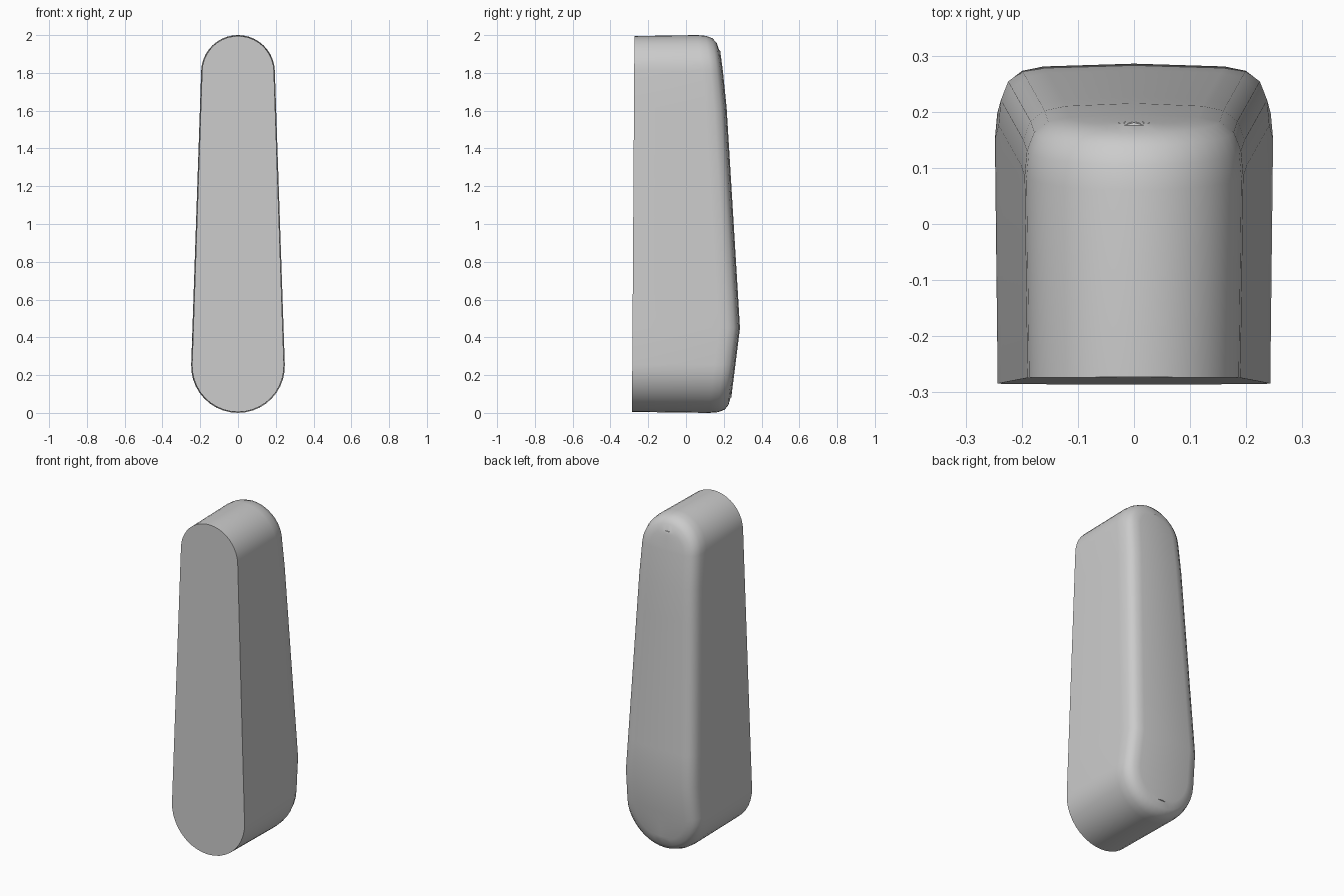
import bpy, bmesh, math

cube = bpy.data.objects.get("Cube")
if cube:
    bpy.data.objects.remove(cube, do_unlink=True)

# Tapered pill outline: two arc centres joined by straight sides
LOW_Z, LOW_R = 0.248, 0.248
TOP_Z, TOP_R = 1.805, 0.195
ARC = 10
SIDE_STEPS = 8
TILT = math.asin((LOW_R - TOP_R) / (TOP_Z - LOW_Z))


def half_outline(inset):
    """Points on the +x half, from the bottom to the top."""
    low, top = LOW_R - inset, TOP_R - inset
    pts = []
    for i in range(ARC + 1):
        a = -math.pi / 2 + (math.pi / 2 + TILT) * i / ARC
        pts.append((low * math.cos(a), LOW_Z + low * math.sin(a)))
    arc = []
    for i in range(ARC + 1):
        a = TILT + (math.pi / 2 - TILT) * i / ARC
        arc.append((top * math.cos(a), TOP_Z + top * math.sin(a)))
    (x0, z0), (x1, z1) = pts[-1], arc[0]
    for i in range(1, SIDE_STEPS):
        t = i / SIDE_STEPS
        pts.append((x0 + (x1 - x0) * t, z0 + (z1 - z0) * t))
    pts += arc
    pts[0], pts[-1] = (0, pts[0][1]), (0, pts[-1][1])
    return pts


# Side profile of the back: (height, depth)
BACK = [(0, 0.235), (0.1, 0.242), (0.45, 0.286), (1.7, 0.21), (2, 0.17)]


def back_y(z):
    for (z0, y0), (z1, y1) in zip(BACK, BACK[1:]):
        if z <= z1:
            return y0 + (y1 - y0) * (z - z0) / (z1 - z0)
    return BACK[-1][1]


def front_y(z):
    return -0.286 + 0.0065 * z


bm = bmesh.new()


def make_ring(inset, depth):
    half = half_outline(inset)
    loop = half + [(-x, z) for x, z in half[-2:0:-1]]
    return [bm.verts.new((x, depth(z), z)) for x, z in loop]


# Front edge, straight walls, then a rounded edge towards the back
rings = [make_ring(0.005, front_y)]
for inset, drop in [(0, 0.11), (0.004, 0.065), (0.017, 0.032),
                    (0.042, 0.013), (0.08, 0.005)]:
    rings.append(make_ring(inset, lambda z: back_y(z) - drop))

for a, b in zip(rings, rings[1:]):
    n = len(a)
    for i in range(n):
        j = (i + 1) % n
        bm.faces.new((a[i], a[j], b[j], b[i]))
bm.faces.new(rings[0])

# Slightly crowned back panel, bridged over a centre spine
last = rings[-1]
n = len(last)
h = n // 2
spine = [last[0]]
for i in range(1, h):
    z = last[i].co.z
    spine.append(bm.verts.new((0, back_y(z), z)))
spine.append(last[h])
for i in range(h):
    for s in (1, -1):
        quad = [spine[i], last[(s * i) % n], last[(s * (i + 1)) % n], spine[i + 1]]
        bm.faces.new(list(dict.fromkeys(quad)))

bmesh.ops.recalc_face_normals(bm, faces=bm.faces)
mesh = bpy.data.meshes.new("tapered_body")
bm.to_mesh(mesh)
bm.free()
body = bpy.data.objects.new("tapered_body", mesh)
bpy.context.collection.objects.link(body)

# Plain grey material
grey = bpy.data.materials.new("plain_grey")
grey.use_nodes = True
colour = (0.6, 0.6, 0.6, 1)
grey.diffuse_color = colour
grey.node_tree.nodes["Principled BSDF"].inputs["Base Color"].default_value = colour
mesh.materials.append(grey)

# Smooth shading with a crisp front edge
bpy.ops.object.select_all(action="DESELECT")
body.select_set(True)
bpy.context.view_layer.objects.active = body
bpy.ops.object.shade_smooth_by_angle(angle=math.radians(40))
